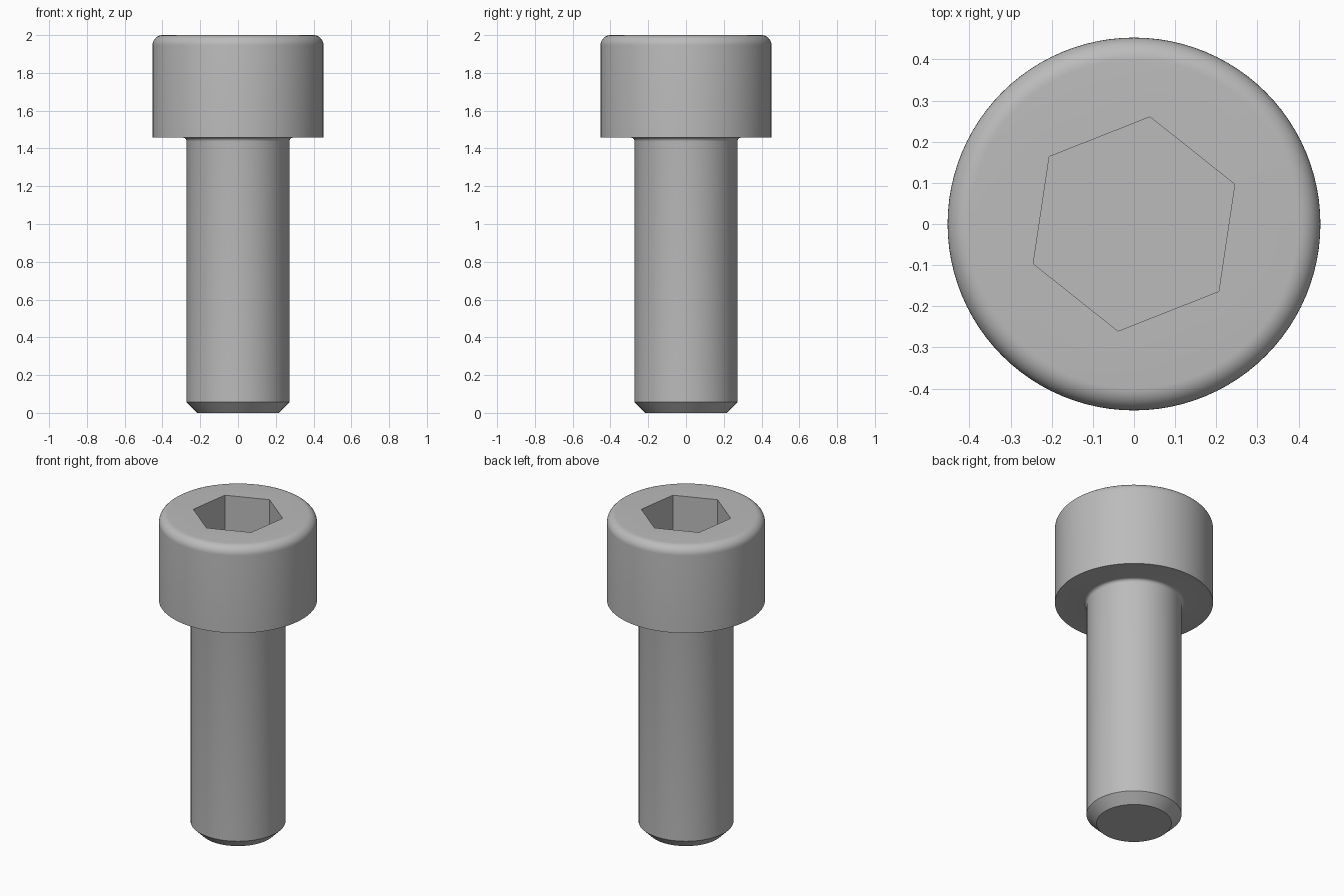
import bpy
import bmesh
from math import sin, cos, pi, radians
from mathutils import Matrix

cube = bpy.data.objects.get("Cube")
if cube:
    bpy.data.objects.remove(cube, do_unlink=True)

SEGMENTS = 96
HEAD_R, SHANK_R, TIP_R = 0.453, 0.272, 0.215
HEAD_BOTTOM, TOP, CHAMFER = 1.457, 2.0, 0.057
TOP_ROUND, NECK_ROUND = 0.054, 0.02
SOCKET_R, SOCKET_DEPTH, SOCKET_TURN = 0.263, 0.27, radians(-8.5)

steel = bpy.data.materials.new("steel grey")
steel.use_nodes = True
grey = (0.5, 0.5, 0.5, 1)
steel.diffuse_color = grey
steel.node_tree.nodes["Principled BSDF"].inputs["Base Color"].default_value = grey


def arc(cx, cz, r, start, end, steps):
    """Points (radius, height) along a circular arc, angles in degrees."""
    angles = [radians(start + (end - start) * i / steps) for i in range(steps + 1)]
    return [(cx + r * cos(a), cz + r * sin(a)) for a in angles]


def ring(bm, r, z, count, turn=0.0):
    """A closed loop of edges; returns its vertices and edges."""
    made = bmesh.ops.create_circle(bm, segments=count, radius=r,
                                   matrix=Matrix.Translation((0, 0, z)) @ Matrix.Rotation(turn, 4, "Z"))
    verts = made["verts"]
    return verts, list({e for v in verts for e in v.link_edges})


def skin(bm, rings):
    """Join successive loops with quads."""
    for (a, _), (b, _) in zip(rings, rings[1:]):
        n = len(a)
        for i in range(n):
            j = (i + 1) % n
            bm.faces.new((a[i], a[j], b[j], b[i]))


bm = bmesh.new()

# Turned outline: chamfered tip, shank, neck fillet, head with rounded rim
profile = [(TIP_R, 0), (SHANK_R, CHAMFER)]
profile += arc(SHANK_R + NECK_ROUND, HEAD_BOTTOM - NECK_ROUND, NECK_ROUND, 180, 90, 5)
profile += [(HEAD_R, HEAD_BOTTOM)]
profile += arc(HEAD_R - TOP_ROUND, TOP - TOP_ROUND, TOP_ROUND, 0, 90, 9)
body = [ring(bm, r, z, SEGMENTS) for r, z in profile]
skin(bm, body)
bm.faces.new(body[0][0])

# Hexagonal socket sunk into the head
socket = [ring(bm, SOCKET_R, z, 6, SOCKET_TURN) for z in (TOP, TOP - SOCKET_DEPTH)]
skin(bm, socket)
bm.faces.new(socket[1][0])

# Flat top between the rim and the socket
bmesh.ops.triangle_fill(bm, use_beauty=True, use_dissolve=False,
                        edges=body[-1][1] + socket[0][1], normal=(0, 0, 1))
bmesh.ops.recalc_face_normals(bm, faces=bm.faces)

mesh = bpy.data.meshes.new("socket_head_bolt")
bm.to_mesh(mesh)
bm.free()
mesh.materials.append(steel)
bolt = bpy.data.objects.new("socket_head_bolt", mesh)
bpy.context.collection.objects.link(bolt)

# Smooth turned surfaces, crisp machined edges
bpy.ops.object.select_all(action="DESELECT")
bolt.select_set(True)
bpy.context.view_layer.objects.active = bolt
bpy.ops.object.shade_smooth_by_angle(angle=radians(30))
